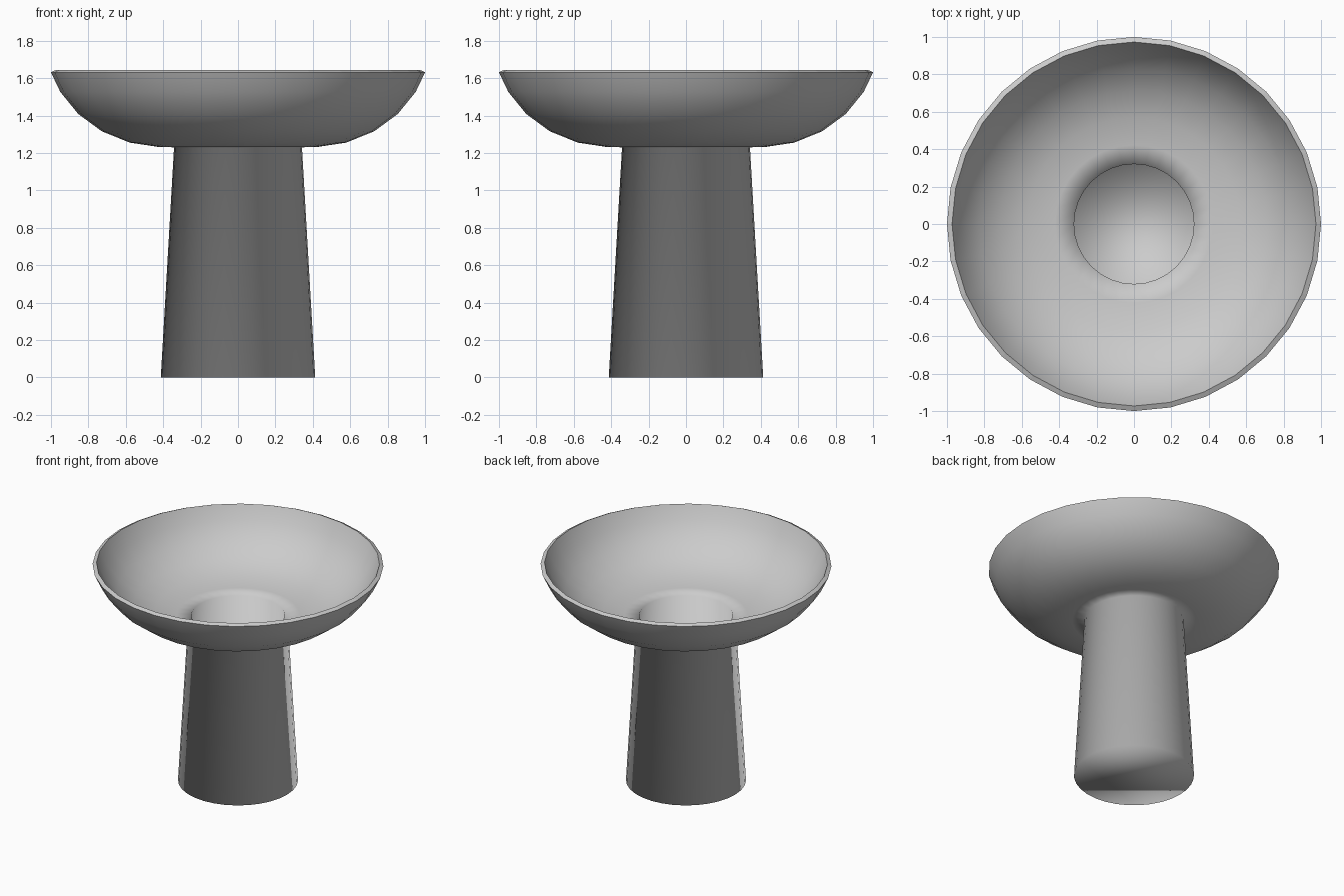
import bpy, bmesh
from math import sin, cos, tau

if "Cube" in bpy.data.objects:
    bpy.data.objects.remove(bpy.data.objects["Cube"])

SIDES = 32

# outer profile (radius, height): stem foot, stem top, then the bowl up to its rim
PROFILE = [(0.413, 0.0), (0.342, 1.23), (0.425, 1.232), (0.578, 1.255),
           (0.727, 1.315), (0.854, 1.408), (0.95, 1.526), (1.0, 1.631)]

# one continuous skin: hollow stem flowing into the bowl
bm = bmesh.new()
rings = [[bm.verts.new((r * cos(tau * j / SIDES), r * sin(tau * j / SIDES), z))
          for j in range(SIDES)] for r, z in PROFILE]
for a, b in zip(rings, rings[1:]):
    for j in range(SIDES):
        k = (j + 1) % SIDES
        bm.faces.new((a[j], a[k], b[k], b[j]))
# closed foot
bm.faces.new(rings[0][::-1])

mesh = bpy.data.meshes.new("pedestal_bowl")
bm.to_mesh(mesh)
bm.free()
bowl = bpy.data.objects.new("pedestal_bowl", mesh)
bpy.context.collection.objects.link(bowl)

# wall thickness, grown inward
wall = bowl.modifiers.new("wall", 'SOLIDIFY')
wall.thickness = 0.03
wall.offset = -1
bpy.context.view_layer.objects.active = bowl
bowl.select_set(True)
bpy.ops.object.modifier_apply(modifier="wall")

# smooth everywhere, crisp only along the rim
mesh = bowl.data
for f in mesh.polygons:
    f.use_smooth = True
for e in mesh.edges:
    if all(mesh.vertices[v].co.z > 1.6 for v in e.vertices):
        e.use_edge_sharp = True
